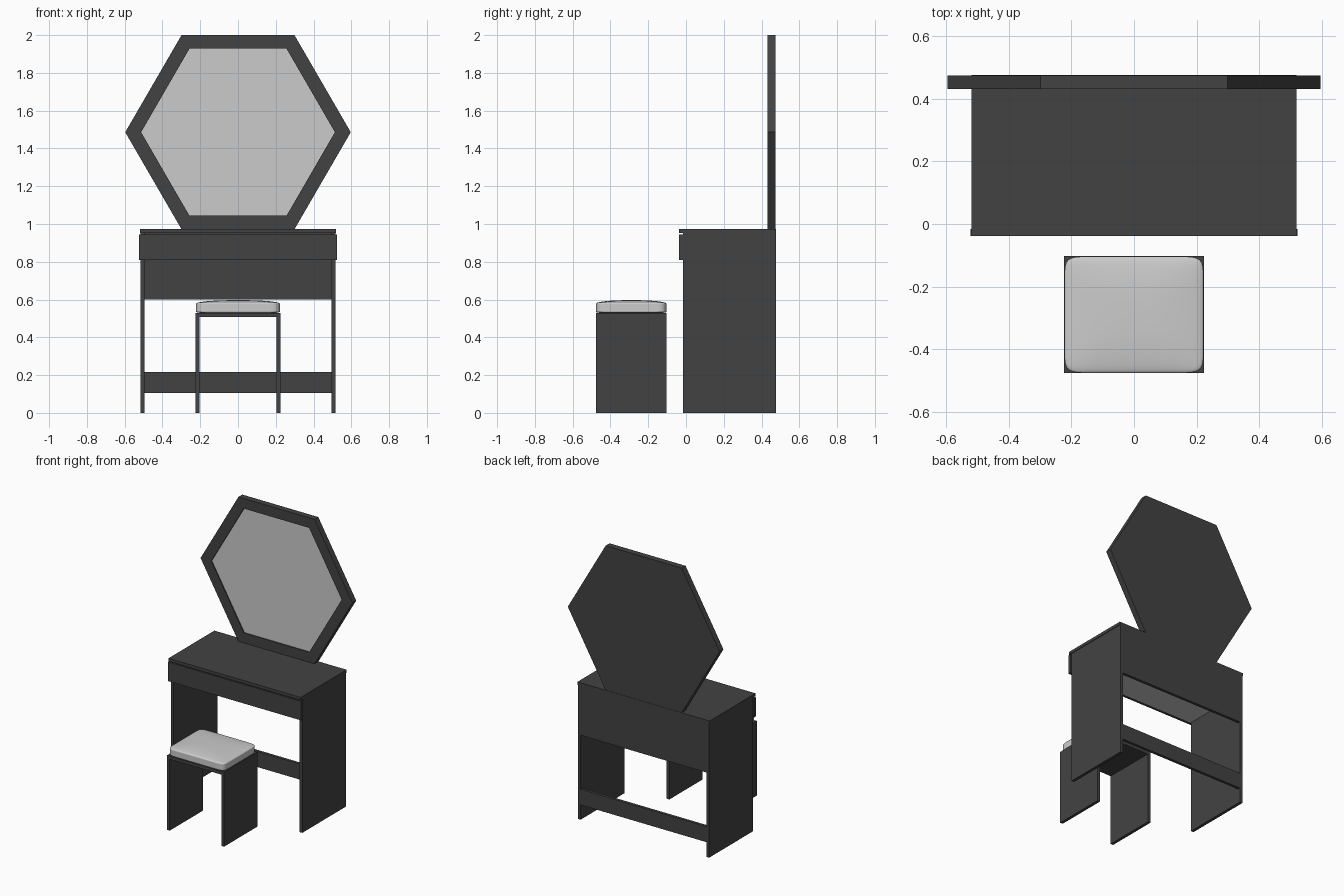
import bpy, bmesh

if "Cube" in bpy.data.objects:
    bpy.data.objects.remove(bpy.data.objects["Cube"])

dark = bpy.data.materials.new("dark_wood")
dark.diffuse_color = (0.055, 0.055, 0.055, 1)
dark.use_nodes = True
dark.node_tree.nodes["Principled BSDF"].inputs["Base Color"].default_value = dark.diffuse_color


def add_object(name, bm, mat=None):
    bmesh.ops.recalc_face_normals(bm, faces=bm.faces)
    mesh = bpy.data.meshes.new(name)
    bm.to_mesh(mesh)
    bm.free()
    obj = bpy.data.objects.new(name, mesh)
    bpy.context.collection.objects.link(obj)
    if mat:
        mesh.materials.append(mat)
    return obj


def box(name, x0, x1, y0, y1, z0, z1, mat=dark):
    bm = bmesh.new()
    bmesh.ops.create_cube(bm, size=1)
    for v in bm.verts:
        v.co = (x1 if v.co.x > 0 else x0, y1 if v.co.y > 0 else y0, z1 if v.co.z > 0 else z0)
    return add_object(name, bm, mat)


# table carcass
BACK = 0.477
box("table_top", -0.52, 0.52, -0.038, BACK, 0.952, 0.973)
box("back_panel", -0.495, 0.495, 0.457, BACK, 0.60, 0.952)
box("back_stretcher", -0.495, 0.495, 0.457, BACK, 0.105, 0.216)
for side, s in (("left", -1), ("right", 1)):
    a, b = sorted((s * 0.495, s * 0.516))
    box(side + "_table_panel", a, b, -0.015, BACK, 0, 0.952)
    a, b = sorted((s * 0.475, s * 0.493))
    box(side + "_drawer_side", a, b, -0.017, 0.45, 0.815, 0.93)
    # stool legs
    a, b = sorted((s * 0.203, s * 0.224))
    box(side + "_stool_leg", a, b, -0.477, -0.103, 0, 0.507)

# drawer
box("drawer_front", -0.523, 0.523, -0.038, -0.016, 0.81, 0.945)
box("drawer_back", -0.475, 0.475, 0.432, 0.45, 0.815, 0.93)
box("drawer_bottom", -0.493, 0.493, -0.016, 0.45, 0.81, 0.822, None)

# hexagonal mirror: frame ring with closed back, and recessed glass
ZC = 1.486


def hexagon(bm, half_w, half_top, half_h, y):
    pts = [(half_w, 0), (half_top, half_h), (-half_top, half_h),
           (-half_w, 0), (-half_top, -half_h), (half_top, -half_h)]
    return [bm.verts.new((x, y, ZC + z)) for x, z in pts]


OUTER, INNER = (0.597, 0.299, 0.514), (0.513, 0.257, 0.442)
bm = bmesh.new()
rings = [hexagon(bm, *OUTER, 0.475), hexagon(bm, *OUTER, 0.432),
         hexagon(bm, *INNER, 0.432), hexagon(bm, *INNER, 0.445)]
for r, q in zip(rings, rings[1:]):
    for i in range(6):
        j = (i + 1) % 6
        bm.faces.new((r[i], r[j], q[j], q[i]))
bm.faces.new(rings[0])
bm.faces.new(rings[-1])
add_object("mirror_frame", bm, dark)

bm = bmesh.new()
front, back = hexagon(bm, *INNER, 0.440), hexagon(bm, *INNER, 0.446)
bm.faces.new(front)
bm.faces.new(back)
for i in range(6):
    j = (i + 1) % 6
    bm.faces.new((front[i], front[j], back[j], back[i]))
add_object("mirror_glass", bm)

# stool seat board
box("stool_seat", -0.224, 0.224, -0.477, -0.103, 0.507, 0.53)

# soft crowned cushion
bm = bmesh.new()
bmesh.ops.create_cube(bm, size=2)
bmesh.ops.subdivide_edges(bm, edges=bm.edges[:], cuts=5, use_grid_fill=True)
for v in bm.verts:
    u, w, t = v.co
    droop = 0.012 * max(abs(u), abs(w)) ** 3 * (t + 1) / 2
    v.co = (u * 0.222, -0.29 + w * 0.186, 0.563 + t * 0.034 - droop)
cushion = add_object("stool_cushion", bm)
cushion.modifiers.new("soften", "SUBSURF").levels = 2
cushion.modifiers["soften"].render_levels = 2
cushion.data.polygons.foreach_set("use_smooth", [True] * len(cushion.data.polygons))
